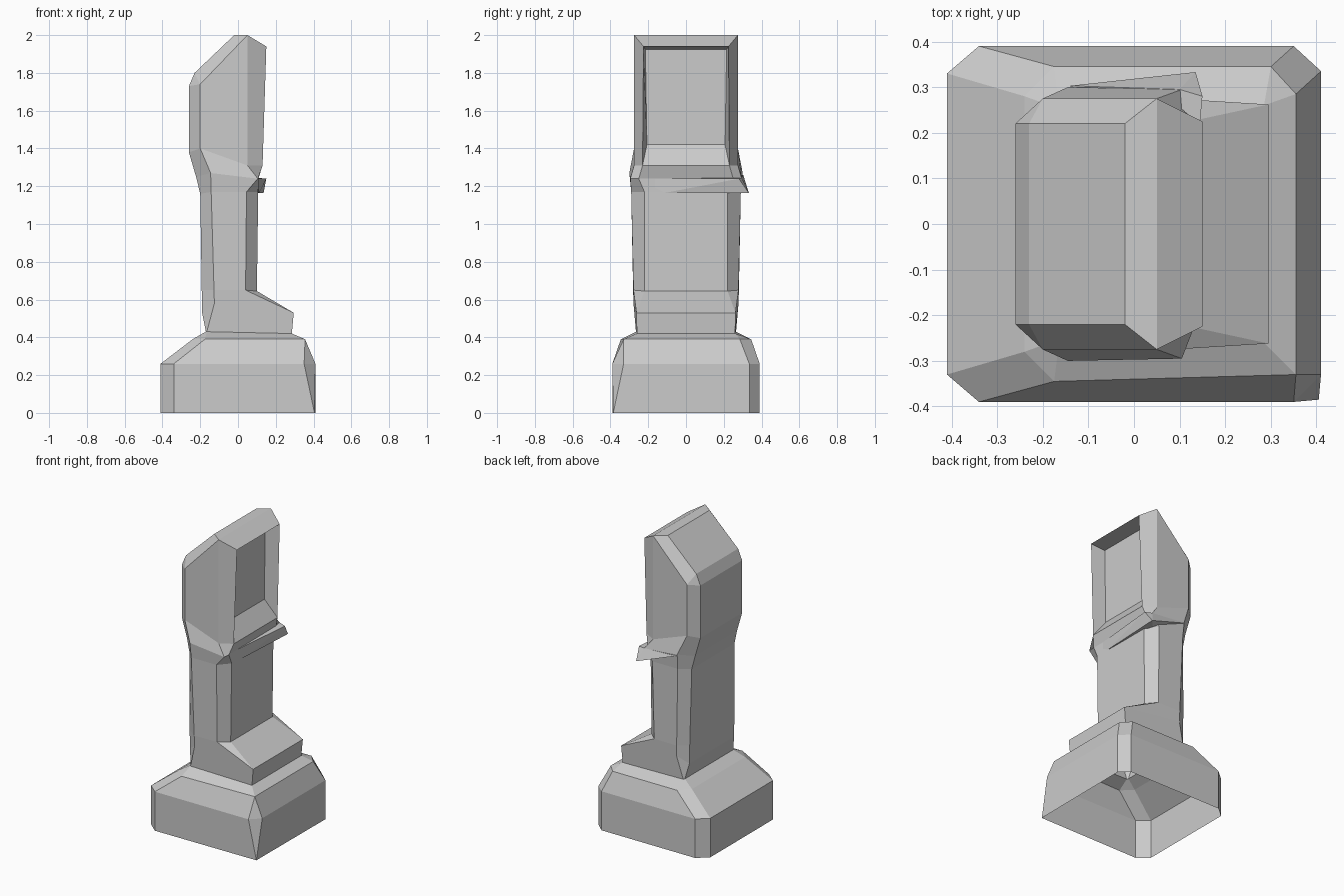
import bpy, bmesh

if "Cube" in bpy.data.objects:
    bpy.data.objects.remove(bpy.data.objects["Cube"])


def mirrored(half):
    """Eight-point cross-section from four points mirrored across y."""
    return [(x, -y, z) for x, y, z in half] + [(x, y, z) for x, y, z in reversed(half)]


def flat(z, pts):
    return [(x, y, z) for x, y in pts]


class Shell:
    """Collects faces, sharing repeated points so corners can collapse."""
    def __init__(self):
        self.bm = bmesh.new()
        self.cache = {}

    def face(self, pts):
        pts = list(dict.fromkeys(pts))
        if len(pts) < 3:
            return
        for p in pts:
            if p not in self.cache:
                self.cache[p] = self.bm.verts.new(p)
        self.bm.faces.new([self.cache[p] for p in pts])

    def loft(self, rings, skip=()):
        for r, (a, b) in enumerate(zip(rings, rings[1:])):
            n = len(a)
            for i in range(n):
                if (r, i) not in skip:
                    j = (i + 1) % n
                    self.face([a[i], a[j], b[j], b[i]])

    def finish(self, name):
        mesh = bpy.data.meshes.new(name)
        self.bm.to_mesh(mesh)
        self.bm.free()
        obj = bpy.data.objects.new(name, mesh)
        bpy.context.collection.objects.link(obj)
        return obj


# Shared cross-sections where parts meet
neck = mirrored([(-.17, .255, .43), (-.165, .265, .43), (.285, .26, .42), (.285, .26, .42)])
waist = mirrored([(-.222, .22, 1.25), (-.145, .30, 1.27), (.105, .295, 1.24), (.108, .25, 1.24)])

# Plinth: open underneath, front right corner tapers to a point
plinth = Shell()
plinth.loft([
    flat(0, [(-.41, -.33), (-.34, -.39), (.405, -.385), (.405, -.385),
             (.41, .335), (.35, .39), (-.34, .39), (-.41, .33)]),
    flat(.26, [(-.41, -.33), (-.34, -.39), (.35, -.39), (.41, -.33),
               (.41, .335), (.35, .39), (-.34, .39), (-.41, .33)]),
    flat(.39, [(-.24, -.28), (-.175, -.345), (.355, -.33), (.355, -.33),
               (.355, .285), (.30, .345), (-.175, .345), (-.24, .28)]),
    neck])
plinth.finish("plinth")

# Column with a sloping foot on the right
column = Shell()
column.loft([
    neck,
    mirrored([(-.19, .235, .53), (-.125, .278, .58), (.295, .262, .53), (.295, .262, .53)]),
    mirrored([(-.192, .235, .65), (-.127, .28, .65), (.04, .278, .65), (.10, .22, .645)]),
    mirrored([(-.20, .225, 1.16), (-.142, .29, 1.17), (.045, .29, 1.17), (.107, .22, 1.17)]),
    waist])
column.finish("column")

# Head with chamfered roof and a recessed panel
head = Shell()
low, high = (.13, .23, 1.31), (.15, .225, 1.94)
peak = (.05, .275, 2.0)
shoulder = (-.20, .275, 1.74)
top = mirrored([(-.02, .22, 2.0), peak, peak, peak])
head.loft([
    waist,
    mirrored([(-.26, .22, 1.38), (-.20, .275, 1.40), (.05, .275, 1.31), low]),
    mirrored([(-.26, .22, 1.73), shoulder, peak, high]),
    mirrored([(-.23, .22, 1.80), shoulder, peak, peak]),
    top], skip={(1, 3)})
head.face(top)


def panel(b, t):
    return [(b[0], -b[1], b[2]), b, t, (t[0], -t[1], t[2])]


recess = panel((.05, .207, 1.42), (.05, .215, 1.925))
head.loft([panel(low, high), recess])
head.face(recess)
head.finish("head")

# Tapering ledge that juts out at the back corner
bm = bmesh.new()
for p in [(.10, -.25, 1.24), (.10, .295, 1.245), (.15, .28, 1.24), (.135, .333, 1.163),
          (.112, -.11, 1.165), (.09, .28, 1.165), (-.14, .303, 1.26), (.04, .285, 1.19)]:
    bm.verts.new(p)
bmesh.ops.convex_hull(bm, input=bm.verts)
mesh = bpy.data.meshes.new("ledge")
bm.to_mesh(mesh)
bm.free()
bpy.context.collection.objects.link(bpy.data.objects.new("ledge", mesh))
